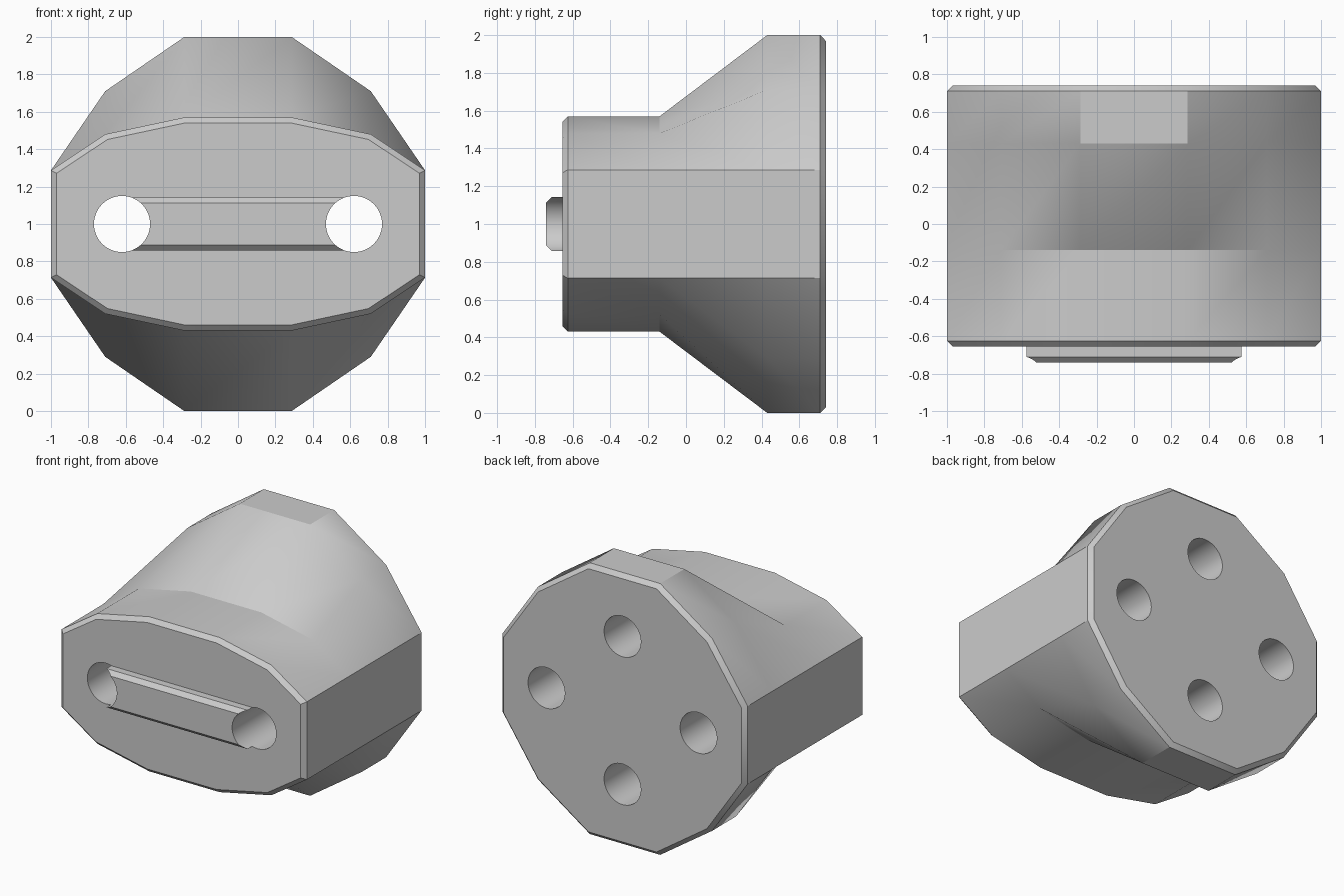
import bpy, bmesh, math
from mathutils import Matrix, Vector

old = bpy.data.objects.get("Cube")
if old:
    bpy.data.objects.remove(old, do_unlink=True)

grey = bpy.data.materials.new("light grey")
grey.use_nodes = True
COLOR = (0.6, 0.6, 0.6, 1)
grey.diffuse_color = COLOR
grey.node_tree.nodes["Principled BSDF"].inputs["Base Color"].default_value = COLOR


def make_object(name, bm):
    bmesh.ops.recalc_face_normals(bm, faces=bm.faces[:])
    mesh = bpy.data.meshes.new(name)
    bm.to_mesh(mesh)
    bm.free()
    mesh.materials.append(grey)
    obj = bpy.data.objects.new(name, mesh)
    bpy.context.collection.objects.link(obj)
    return obj


def chamfer(bm, edges, size):
    bmesh.ops.bevel(bm, geom=edges, offset=size, segments=1, affect='EDGES')


def section(bm, y, top, shoulder):
    """Twelve-sided ring mirrored from one quarter outline."""
    quarter = [(0.287, top), (0.71, shoulder), (1.0, 0.287)]
    half = quarter + [(x, -z) for x, z in reversed(quarter)]
    ring = half + [(-x, z) for x, z in reversed(half)]
    return [bm.verts.new((x, y, 1 + z)) for x, z in ring]


def hole_cutter(name, x, z, y0, y1):
    bm = bmesh.new()
    place = Matrix.Translation((x, (y0 + y1) / 2, z)) @ Matrix.Rotation(math.pi / 2, 4, 'X')
    bmesh.ops.create_cone(bm, cap_ends=True, segments=48, radius1=0.15,
                          radius2=0.15, depth=y1 - y0, matrix=place)
    obj = make_object(name, bm)
    obj.hide_render = True
    return obj


def cut(obj, cutters):
    bpy.context.view_layer.objects.active = obj
    for c in cutters:
        mod = obj.modifiers.new("hole", 'BOOLEAN')
        mod.operation = 'DIFFERENCE'
        mod.solver = 'EXACT'
        mod.object = c
        bpy.ops.object.modifier_apply(modifier=mod.name)


def smooth(obj):
    bpy.ops.object.select_all(action='DESELECT')
    obj.select_set(True)
    bpy.context.view_layer.objects.active = obj
    bpy.ops.object.shade_smooth_by_angle(angle=math.radians(30))


# Body: oval front block flaring into a round back flange
bm = bmesh.new()
rings = [section(bm, y, top, shoulder) for y, top, shoulder in (
    (-0.655, 0.57, 0.48), (-0.14, 0.57, 0.48), (0.43, 1.0, 0.71), (0.74, 1.0, 0.71))]
for a, b in zip(rings, rings[1:]):
    for i in range(len(a)):
        j = (i + 1) % len(a)
        bm.faces.new((a[i], a[j], b[j], b[i]))
caps = [bm.faces.new(rings[0]), bm.faces.new(rings[-1])]
chamfer(bm, [e for f in caps for e in f.edges], 0.03)
body = make_object("body", bm)

# Raised bar between the two through holes
bm = bmesh.new()
bmesh.ops.create_cube(bm, size=1)
bmesh.ops.scale(bm, vec=(1.24, 0.14, 0.286), verts=bm.verts[:])
bmesh.ops.translate(bm, vec=(0, -0.67, 1), verts=bm.verts[:])
front_y = min(v.co.y for v in bm.verts)
long_edges = [e for e in bm.edges
              if all(abs(v.co.y - front_y) < 1e-4 for v in e.verts)
              and abs(e.verts[0].co.x - e.verts[1].co.x) > 1]
chamfer(bm, long_edges, 0.03)
bar = make_object("front_bar", bm)

# Through holes at the sides, blind holes above and below in the back
through = [hole_cutter("side_hole_cutter", s * 0.62, 1, -1, 1) for s in (-1, 1)]
blind = [hole_cutter("back_hole_cutter", 0, 1 + s * 0.545, 0.14, 1) for s in (-1, 1)]
cut(body, through + blind)
cut(bar, through)
for c in through + blind:
    bpy.data.objects.remove(c, do_unlink=True)

for obj in (body, bar):
    smooth(obj)
